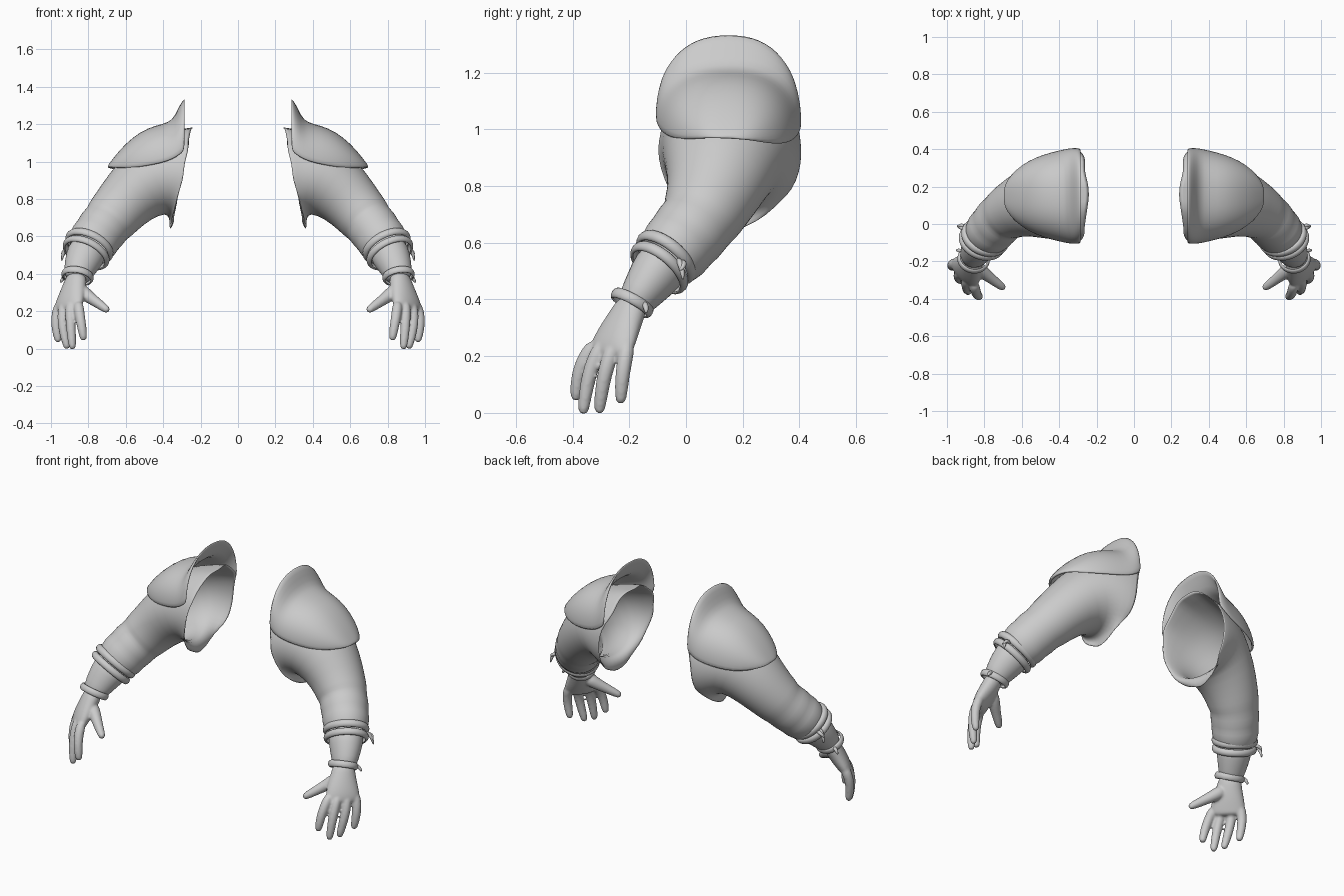
import bpy, bmesh, math, random
from mathutils import Vector

random.seed(4)
if "Cube" in bpy.data.objects:
    bpy.data.objects.remove(bpy.data.objects["Cube"])

grey = bpy.data.materials.new("light grey")
grey.use_nodes = True
grey.diffuse_color = (0.6, 0.6, 0.6, 1)
grey.node_tree.nodes["Principled BSDF"].inputs["Base Color"].default_value = (0.6, 0.6, 0.6, 1)


def add_loft(bm, rows, sides=16, ref=(0, 1, 0), axis=None, first=None, caps=False):
    """Join elliptical rings; each row is x, y, z, radius across, radius along ref."""
    centres = [Vector(r[:3]) for r in rows]
    rings = []
    for i, row in enumerate(rows):
        t = Vector(axis) if axis else centres[min(i + 1, len(rows) - 1)] - centres[max(i - 1, 0)]
        if i == 0 and first:
            t = Vector(first)
        t.normalize()
        v = Vector(ref)
        v = (v - t * v.dot(t)).normalized()
        u = v.cross(t)
        ring = []
        for k in range(sides):
            a = math.tau * k / sides
            ring.append(bm.verts.new(centres[i] + u * row[3] * math.cos(a) + v * row[4] * math.sin(a)))
        rings.append(ring)
    for r0, r1 in zip(rings, rings[1:]):
        for k in range(sides):
            n = (k + 1) % sides
            bm.faces.new((r0[k], r0[n], r1[n], r1[k]))
    if caps:
        bm.faces.new(rings[0][::-1])
        bm.faces.new(rings[-1])
    return rings


def finish(bm, name, thickness=0, subdiv=1, voxel=0):
    """Make the part smooth and mirror it to the other arm."""
    bmesh.ops.recalc_face_normals(bm, faces=bm.faces)
    for f in bm.faces:
        f.smooth = True
    mesh = bpy.data.meshes.new(name)
    bm.to_mesh(mesh)
    bm.free()
    mesh.materials.append(grey)
    ob = bpy.data.objects.new(name, mesh)
    bpy.context.collection.objects.link(ob)
    if thickness:
        m = ob.modifiers.new("thickness", 'SOLIDIFY')
        m.thickness = thickness
        m.offset = 0
    m = ob.modifiers.new("rounding", 'SUBSURF')
    m.levels = m.render_levels = subdiv
    if voxel:
        m = ob.modifiers.new("merge", 'REMESH')
        m.mode = 'VOXEL'
        m.voxel_size = voxel
        m.use_smooth_shade = True
        m = ob.modifiers.new("soften", 'SMOOTH')
        m.factor = 0.5
        m.iterations = 4
    m = ob.modifiers.new("other arm", 'MIRROR')
    m.use_mirror_merge = False
    return ob


# Sleeve, with folds near the elbow and a torn shoulder edge
bm = bmesh.new()
rings = add_loft(bm, [
    (0.32, 0.155, 0.925, 0.27, 0.255), (0.37, 0.15, 0.92, 0.235, 0.24),
    (0.47, 0.13, 0.91, 0.20, 0.215), (0.58, 0.11, 0.81, 0.162, 0.175),
    (0.65, 0.075, 0.73, 0.145, 0.15), (0.68, 0.055, 0.695, 0.142, 0.142),
    (0.70, 0.04, 0.67, 0.13, 0.13), (0.73, 0.01, 0.635, 0.137, 0.135),
    (0.75, -0.015, 0.605, 0.127, 0.125), (0.77, -0.035, 0.58, 0.136, 0.13),
    (0.80, -0.075, 0.535, 0.115, 0.11)], sides=24, first=(0.55, 0, 0.12))
for k, v in enumerate(rings[0]):
    v.co.x -= random.uniform(0, 0.035)
    v.co.z += random.uniform(-0.015, 0.015)
rings[0][0].co.z -= 0.02
finish(bm, "sleeve", thickness=0.008)

# Shoulder cap: arches from the upright collar rim out to the lip
bm = bmesh.new()
arches = [  # x, half width, bottom z, top z
    (0.285, 0.250, 1.04, 1.335), (0.315, 0.252, 1.02, 1.28), (0.345, 0.25, 1.00, 1.215),
    (0.40, 0.238, 0.98, 1.195), (0.48, 0.218, 0.965, 1.175), (0.56, 0.185, 0.955, 1.125),
    (0.63, 0.135, 0.957, 1.055), (0.675, 0.08, 0.965, 0.995), (0.69, 0.035, 0.967, 0.975)]
steps = 16
grid = []
for x, half, low, high in arches:
    line = []
    for k in range(steps + 1):
        a = math.pi * k / steps
        c, s = math.cos(a), math.sin(a)
        side = math.copysign(abs(c) ** 0.85, c)
        y = 0.15 - half * side
        z = low + (high - low) * s ** 0.85 - 0.05 * (y - 0.15) * (1 - s)
        line.append(bm.verts.new((x, y, z)))
    grid.append(line)
for r0, r1 in zip(grid, grid[1:]):
    for k in range(steps):
        bm.faces.new((r0[k], r0[k + 1], r1[k + 1], r1[k]))
bm.faces.new(grid[-1])
finish(bm, "shoulder_cap", thickness=0.014)

# Forearm
bm = bmesh.new()
add_loft(bm, [
    (0.79, -0.06, 0.55, 0.10, 0.09), (0.815, -0.10, 0.50, 0.108, 0.098),
    (0.84, -0.14, 0.445, 0.092, 0.082), (0.86, -0.18, 0.39, 0.076, 0.066),
    (0.866, -0.195, 0.365, 0.05, 0.05)], caps=True)
finish(bm, "forearm")


# Rolled bands at the cuff and the wrist
def band(name, centre, axis, across, along, height):
    bm = bmesh.new()
    step = Vector(axis).normalized() * height
    rows = []
    for off, size in ((-1, 0.9), (-0.9, 1), (0, 1.06), (0.9, 1), (1, 0.9)):
        rows.append((*(Vector(centre) + step * off), across * size, along * size))
    add_loft(bm, rows, sides=20, axis=axis, caps=False)
    finish(bm, name, thickness=0.008)


cuff_axis = (0.52, -0.78, -1)
band("upper_cuff_band", (0.795, -0.07, 0.548), cuff_axis, 0.132, 0.117, 0.019)
band("lower_cuff_band", (0.812, -0.094, 0.512), cuff_axis, 0.128, 0.113, 0.018)
band("wrist_band", (0.858, -0.19, 0.388), (0.2, -0.55, -1), 0.082, 0.076, 0.017)

# Loose tie ends on the outside of the bands
for name, pts in (
        ("cuff_tie", [(0.90, -0.03, 0.545), (0.935, -0.015, 0.52), (0.943, -0.01, 0.465)]),
        ("cuff_tie_short", [(0.89, -0.02, 0.53), (0.93, 0.0, 0.53), (0.945, -0.02, 0.50)]),
        ("wrist_tie", [(0.91, -0.15, 0.39), (0.94, -0.14, 0.375), (0.95, -0.14, 0.35)])):
    bm = bmesh.new()
    add_loft(bm, [(*p, r, r) for p, r in zip(pts, (0.014, 0.013, 0.006))], sides=6, caps=True)
    finish(bm, name)

# Hand: palm, four fingers and thumb merged into one skin
bm = bmesh.new()
across = (0.67, 0.73, 0)
add_loft(bm, [
    (0.858, -0.18, 0.40, 0.05, 0.06), (0.873, -0.21, 0.34, 0.052, 0.072),
    (0.89, -0.24, 0.28, 0.05, 0.092), (0.908, -0.265, 0.225, 0.042, 0.102),
    (0.915, -0.272, 0.19, 0.03, 0.09)], ref=across, caps=True)
digits = {
    "index": [(0.855, -0.315, 0.25), (0.848, -0.36, 0.19), (0.836, -0.383, 0.12), (0.826, -0.388, 0.055)],
    "middle": [(0.895, -0.29, 0.25), (0.897, -0.328, 0.18), (0.893, -0.35, 0.10), (0.885, -0.362, 0.008)],
    "ring": [(0.925, -0.25, 0.25), (0.942, -0.275, 0.18), (0.935, -0.295, 0.10), (0.915, -0.305, 0.01)],
    "little": [(0.945, -0.205, 0.25), (0.972, -0.215, 0.19), (0.975, -0.226, 0.12), (0.962, -0.23, 0.045)],
    "thumb": [(0.85, -0.23, 0.32), (0.81, -0.255, 0.285), (0.76, -0.295, 0.25), (0.70, -0.34, 0.207)]}
for name, pts in digits.items():
    sizes = (0.042, 0.038, 0.029, 0.023) if name == "thumb" else (0.03, 0.029, 0.027, 0.022)
    rows = [(*p, r, r) for p, r in zip(pts, sizes)]
    tip = Vector(pts[-1]) + (Vector(pts[-1]) - Vector(pts[-2])).normalized() * 0.012
    add_loft(bm, rows + [(*tip, 0.011, 0.011)], sides=10, ref=across, caps=True)
finish(bm, "hand", subdiv=2, voxel=0.007)
